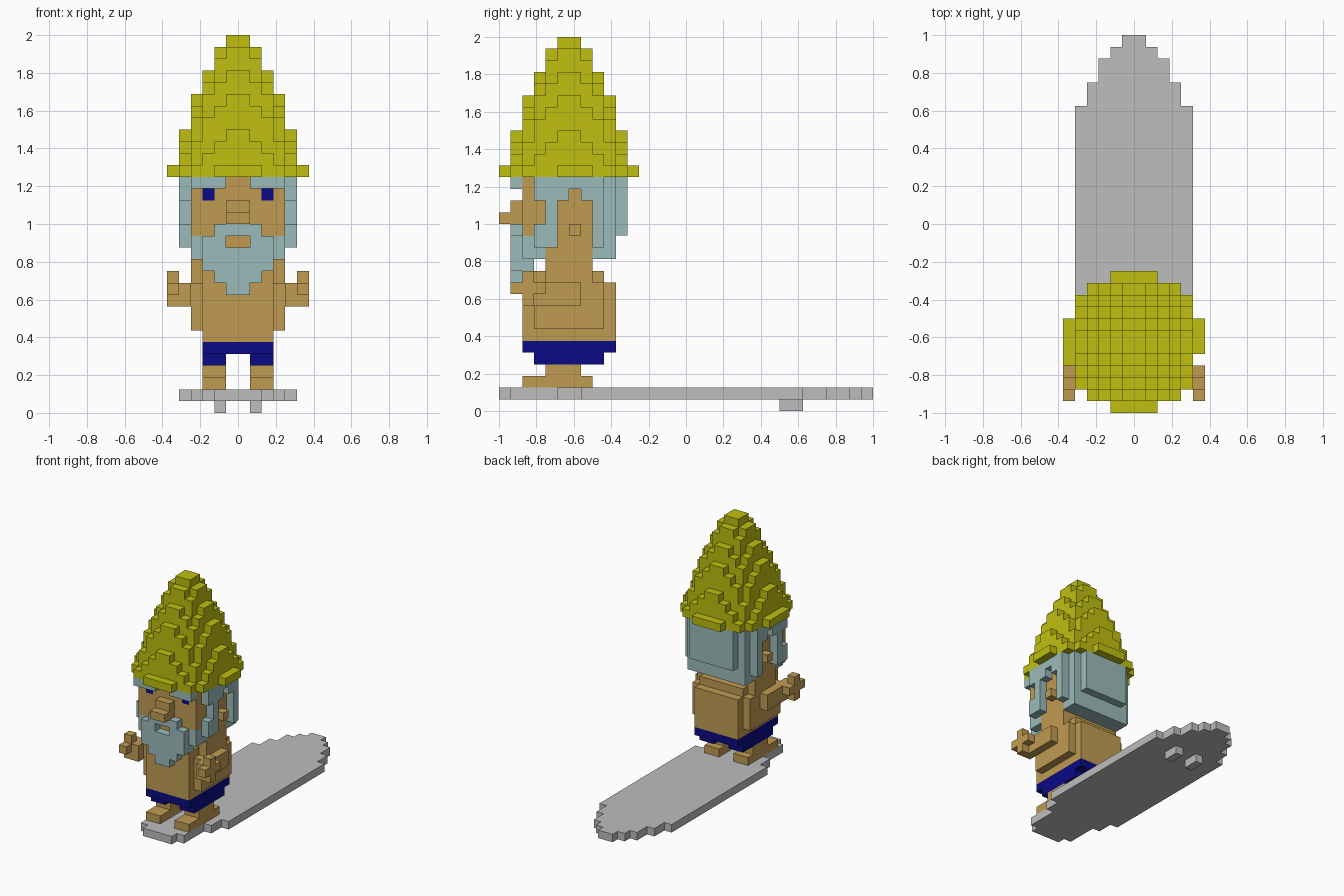
import bpy
import bmesh
from mathutils import Vector

if "Cube" in bpy.data.objects:
    bpy.data.objects.remove(bpy.data.objects["Cube"], do_unlink=True)

UNIT = 1 / 16
CENTRE_Y = -10

COLOURS = {
    "yellow": (0.52, 0.52, 0.005),
    "skin": (0.53, 0.33, 0.085),
    "pale_teal": (0.33, 0.50, 0.49),
    "navy": (0.003, 0.003, 0.24),
    "grey": (0.51, 0.51, 0.51),
}
materials = {}
for name, rgb in COLOURS.items():
    mat = bpy.data.materials.new(name)
    mat.use_nodes = True
    mat.diffuse_color = (*rgb, 1)
    mat.node_tree.nodes["Principled BSDF"].inputs["Base Color"].default_value = (*rgb, 1)
    materials[name] = mat

cells = {}  # block cell -> part name; later parts replace earlier ones


def box(part, x, y, z):
    """Fill a range of blocks."""
    for i in range(*x):
        for j in range(*y):
            for k in range(*z):
                cells[i, j, k] = part


def wide(part, half, y, z):
    """Block range centred on x = 0."""
    box(part, (-half, half), y, z)


def pair(part, x, y, z):
    """Block range with its mirror image."""
    box(part, x, y, z)
    box(part, (-x[1], -x[0]), y, z)


def disc(part, radius, z):
    for i in range(-7, 7):
        for j in range(-7, 7):
            if (i + 0.5) ** 2 + (j + 0.5) ** 2 < radius ** 2:
                cells[i, j + CENTRE_Y, z] = part


# Board, stepped at both ends, with two fins
wide("board", 5, (-9, 10), (1, 2))
for half, start, end in ((4, 10, 12), (3, 12, 14), (2, 14, 15), (1, 15, 16),
                         (4, -11, -9), (3, -15, -11), (2, -16, -15)):
    wide("board", half, (start, end), (1, 2))
pair("fins", (1, 2), (8, 10), (0, 1))

# Feet, legs and shorts
pair("legs", (1, 3), (-14, -8), (2, 3))
pair("legs", (1, 3), (-12, -9), (3, 4))
pair("shorts", (1, 3), (-13, -7), (4, 5))
wide("shorts", 3, (-14, -6), (5, 6))

# Torso with rounded sides and a back panel
wide("torso", 3, (-14, -6), (6, 11))
wide("torso", 4, (-13, -7), (7, 11))
wide("torso", 3, (-14, -7), (11, 12))
wide("torso", 4, (-12, -8), (11, 12))

# Bent arms with raised thumbs
pair("arms", (4, 5), (-14, -9), (9, 11))
pair("arms", (5, 6), (-15, -12), (10, 11))
pair("arms", (5, 6), (-14, -13), (9, 12))

# Neck and hair, rounded towards the back
wide("neck", 3, (-12, -8), (12, 13))
wide("hair", 4, (-13, -6), (13, 15))
wide("hair", 5, (-12, -7), (14, 20))
wide("hair", 5, (-13, -12), (18, 20))
wide("hair", 4, (-7, -6), (15, 20))
wide("hair", 3, (-6, -5), (15, 20))

# Face with eyes and nose
wide("face", 4, (-14, -12), (15, 20))
wide("face", 2, (-14, -12), (14, 15))
pair("eyes", (2, 3), (-14, -13), (18, 19))
wide("nose", 1, (-16, -14), (16, 17))
wide("nose", 1, (-15, -14), (17, 18))

# Recessed ears
pair("ears", (3, 4), (-12, -8), (12, 14))
for y, z in (((-11, -8), (14, 18)), ((-10, -9), (18, 19))):
    pair("ears", (3, 4), y, z)
    for x in (-5, 4):
        for j in range(*y):
            for k in range(*z):
                cells.pop((x, j, k), None)
pair("ears", (4, 5), (-10, -9), (15, 16))

# Brows, whiskers and tapering beard with a mouth opening
pair("brows", (1, 4), (-15, -14), (19, 20))
pair("beard", (4, 5), (-13, -12), (14, 16))
pair("beard", (1, 4), (-14, -13), (13, 15))
pair("beard", (1, 3), (-15, -14), (14, 15))
wide("beard", 2, (-15, -14), (15, 16))
wide("beard", 3, (-15, -13), (12, 14))
wide("beard", 2, (-15, -14), (11, 12))
wide("beard", 1, (-15, -14), (10, 11))

# Pointed cap made of shrinking discs
disc("cap", 5.9, 20)
cells.pop((5, -12, 20), None)
for t in range(11):
    disc("cap", 5.27 - 0.28 * t - 0.0125 * t * t, 21 + t)

PART_COLOURS = {
    "board": "grey", "fins": "grey", "shorts": "navy", "eyes": "navy",
    "hair": "pale_teal", "brows": "pale_teal", "beard": "pale_teal", "cap": "yellow",
}


def build(part):
    """Make one mesh from the exposed sides of a part's blocks."""
    bm = bmesh.new()
    for cell in [c for c, owner in cells.items() if owner == part]:
        for axis in range(3):
            for step in (-1, 1):
                beside = list(cell)
                beside[axis] += step
                if tuple(beside) in cells:
                    continue
                corners = []
                for u, v in ((0, 0), (1, 0), (1, 1), (0, 1)):
                    p = Vector(cell)
                    p[axis] += step > 0
                    p[(axis + 1) % 3] += u
                    p[(axis + 2) % 3] += v
                    corners.append(bm.verts.new(p * UNIT))
                bm.faces.new(corners[::step])
    bmesh.ops.remove_doubles(bm, verts=bm.verts, dist=UNIT / 100)
    mesh = bpy.data.meshes.new(part)
    bm.to_mesh(mesh)
    bm.free()
    mesh.materials.append(materials[PART_COLOURS.get(part, "skin")])
    bpy.context.collection.objects.link(bpy.data.objects.new(part, mesh))


for part in dict.fromkeys(cells.values()):
    build(part)
